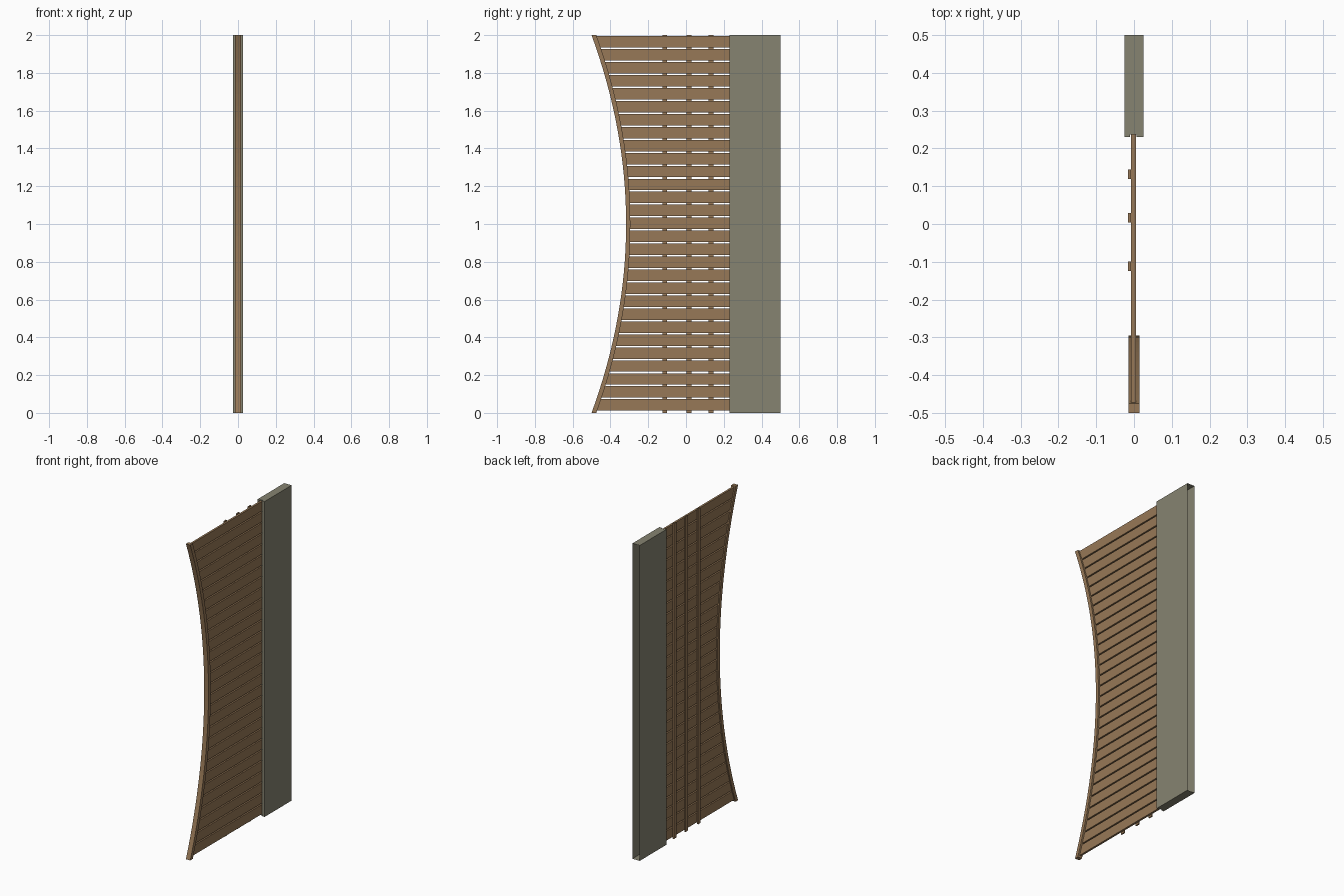
import bpy, bmesh
from mathutils import Vector

if "Cube" in bpy.data.objects:
    bpy.data.objects.remove(bpy.data.objects["Cube"])


def material(name, rgb):
    m = bpy.data.materials.new(name)
    m.diffuse_color = (*rgb, 1)
    m.use_nodes = True
    m.node_tree.nodes["Principled BSDF"].inputs["Base Color"].default_value = m.diffuse_color
    return m


wood = material("brown wood", (0.31, 0.19, 0.095))
stone = material("grey post", (0.238, 0.228, 0.165))


def prism(name, profile, direction, mat, open_face=None):
    """Extrude a closed 3D outline along a direction; optionally drop one side."""
    bm = bmesh.new()
    face = bm.faces.new([bm.verts.new(p) for p in profile])
    ext = bmesh.ops.extrude_face_region(bm, geom=[face], use_keep_orig=True)
    bmesh.ops.translate(bm, vec=Vector(direction),
                        verts=[g for g in ext["geom"] if isinstance(g, bmesh.types.BMVert)])
    bmesh.ops.recalc_face_normals(bm, faces=bm.faces)
    if open_face:
        bmesh.ops.delete(bm, geom=[f for f in bm.faces if open_face(f)], context="FACES")
    me = bpy.data.meshes.new(name)
    bm.to_mesh(me)
    bm.free()
    me.materials.append(mat)
    ob = bpy.data.objects.new(name, me)
    bpy.context.collection.objects.link(ob)
    return ob


def curve_y(z):
    """Outer edge of the bowed trim."""
    return -0.317 - 0.183 * (z - 1) ** 2


# Post: box with a slot for the slats, open at the back
W = 0.0255
section = [(W, 0.5), (W, 0.23), (0.007, 0.23), (0.007, 0.237),
           (-0.010, 0.237), (-0.010, 0.23), (-W, 0.23), (-W, 0.5)]
prism("post", [(x, y, 0) for x, y in section], (0, 0, 2), stone,
      open_face=lambda f: f.calc_center_median().y > 0.499)

# Bowed trim along the concave edge
N = 32
zs = [2 * i / N for i in range(N + 1)]


def trim_width(z):
    return 0.022 + 0.003 * abs(z - 1)


outline = [(-0.015, curve_y(z), z) for z in zs]
outline += [(-0.015, curve_y(z) + trim_width(z), z) for z in reversed(zs)]
prism("curved_trim", outline, (0.03, 0, 0), wood)

# Horizontal slats, ends cut to follow the trim
PITCH, HEIGHT = 0.06864, 0.0605
for i in range(29):
    z0 = 0.012 + i * PITCH
    z1 = z0 + HEIGHT
    ends = [(-0.008, curve_y(z) + 0.018, z) for z in (z0, (z0 + z1) / 2, z1)]
    prism(f"slat_{i + 1}", ends + [(-0.008, 0.2365, z1), (-0.008, 0.2365, z0)],
          (0.013, 0, 0), wood)

# Vertical battens behind the slats
for i, y in enumerate((-0.112, 0.016, 0.132)):
    a, b = y - 0.0125, y + 0.0125
    prism(f"batten_{i + 1}", [(-0.016, a, 0), (-0.016, b, 0), (-0.016, b, 2), (-0.016, a, 2)],
          (0.008, 0, 0), wood)
